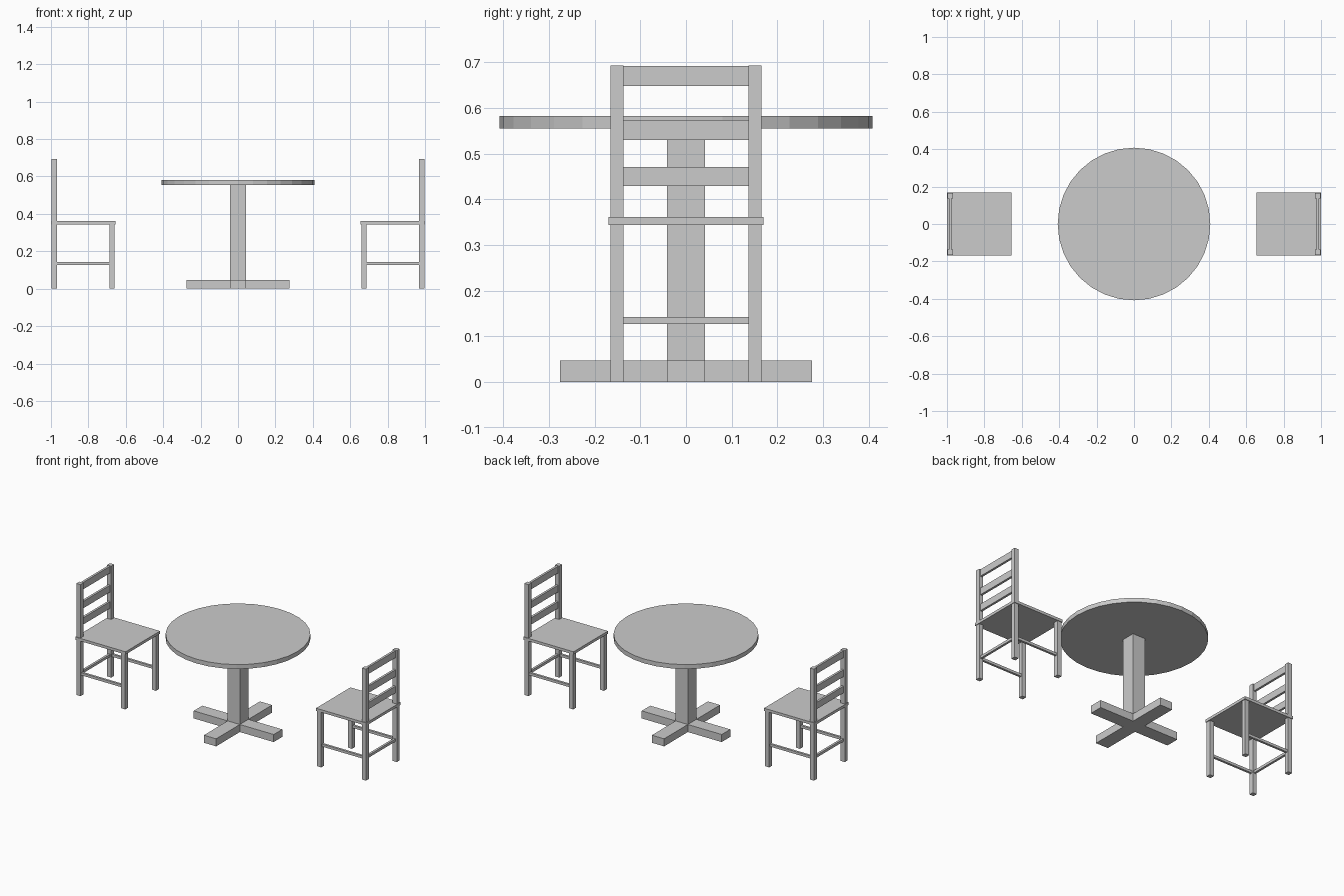
import bpy
import math

if "Cube" in bpy.data.objects:
    bpy.data.objects.remove(bpy.data.objects["Cube"])

grey = bpy.data.materials.new("plain grey")
grey.diffuse_color = (0.6, 0.6, 0.6, 1.0)
grey.use_nodes = True
grey.node_tree.nodes["Principled BSDF"].inputs["Base Color"].default_value = grey.diffuse_color


def box(name, x, y, z):
    """Box spanning the (min, max) pairs in x, y and z."""
    spans = (x, y, z)
    bpy.ops.mesh.primitive_cube_add(size=1, location=[(a + b) / 2 for a, b in spans])
    ob = bpy.context.object
    ob.name = name
    ob.scale = [abs(b - a) for a, b in spans]
    bpy.ops.object.transform_apply(location=False, rotation=False, scale=True)
    ob.data.materials.append(grey)
    return ob


# Table: round top, square column, crossed feet
bpy.ops.mesh.primitive_cylinder_add(vertices=32, radius=0.408, depth=0.027,
                                    location=(0, 0, 0.5685))
table_top = bpy.context.object
table_top.name = "table_top"
table_top.data.materials.append(grey)

W = 0.042
box("table_column", (-W, W), (-W, W), (0.047, 0.555))
box("table_foot_long", (-0.275, 0.275), (-W, W), (0, 0.047))
for s in (-1, 1):
    box("table_foot_side", (-W, W), (s * W, s * 0.275), (0, 0.047))


def chair(side):
    """Chair at the +x (side=1) or -x (side=-1) end, facing the table."""
    def part(name, x, y, z):
        box(name, (side * x[0], side * x[1]), y, z)

    part("seat", (0.655, 1.0), (-0.169, 0.169), (0.344, 0.361))

    for s in (-1, 1):
        leg_y = (s * 0.137, s * 0.165)
        part("front_leg", (0.660, 0.688), leg_y, (0, 0.344))
        part("back_leg", (0.968, 0.996), leg_y, (0, 0.344))
        part("back_post", (0.968, 0.996), leg_y, (0.361, 0.693))
        part("side_stretcher", (0.688, 0.968), (s * 0.144, s * 0.158), (0.127, 0.143))

    # Rails between the back posts
    rail_x, rail_y = (0.975, 0.989), (-0.137, 0.137)
    part("back_stretcher", rail_x, rail_y, (0.127, 0.143))
    for z in ((0.429, 0.471), (0.530, 0.573), (0.648, 0.691)):
        part("back_slat", rail_x, rail_y, z)


for side in (-1, 1):
    chair(side)
